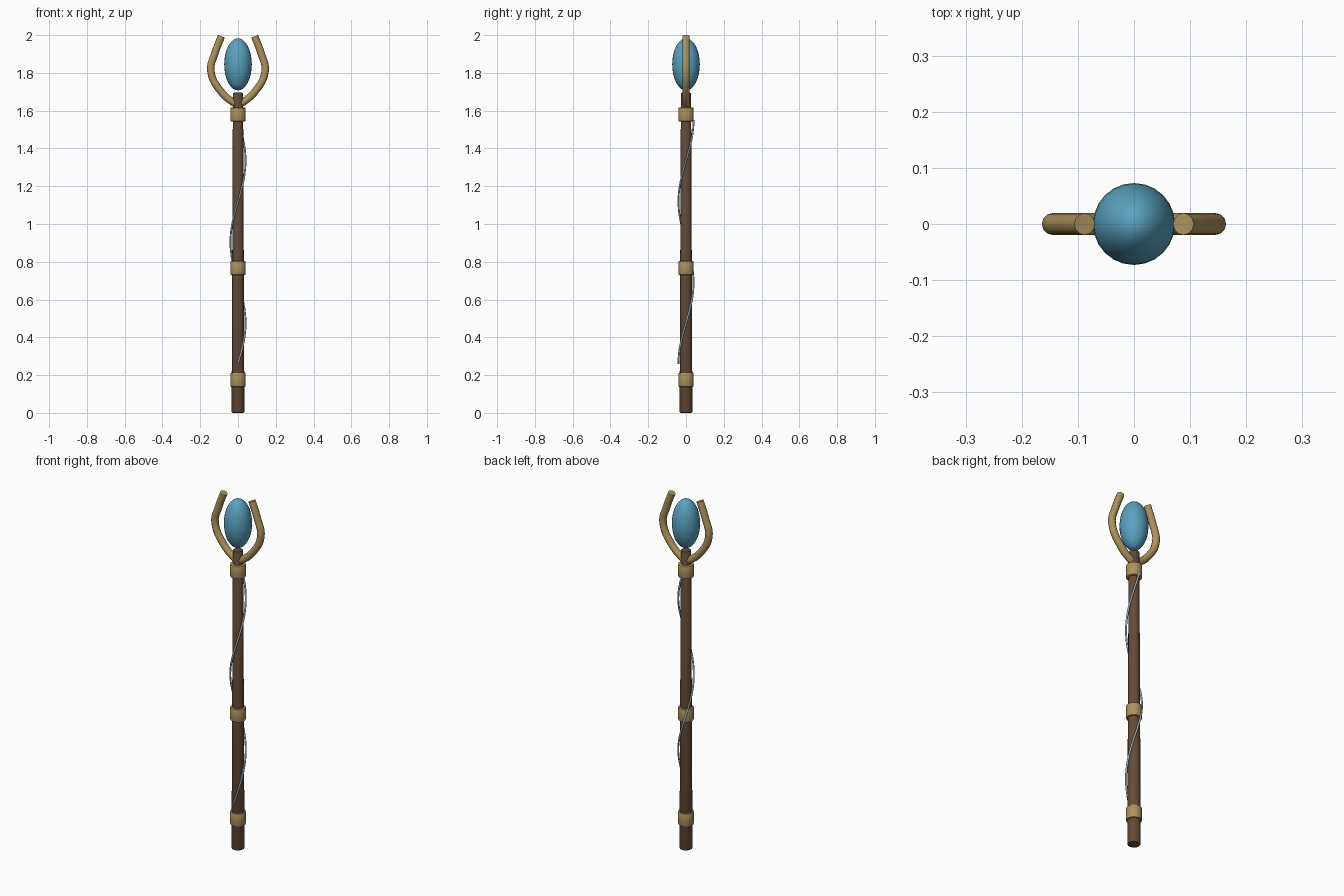
import bpy, math

if "Cube" in bpy.data.objects:
    bpy.data.objects.remove(bpy.data.objects["Cube"])


def material(name, rgb):
    m = bpy.data.materials.new(name)
    m.diffuse_color = (*rgb, 1)
    m.use_nodes = True
    m.node_tree.nodes["Principled BSDF"].inputs["Base Color"].default_value = m.diffuse_color
    return m


WOOD = material("wood", (0.13, 0.07, 0.04))
BRASS = material("brass", (0.42, 0.29, 0.11))
GEM = material("gem", (0.10, 0.36, 0.52))
WIRE = material("wire", (0.55, 0.65, 0.70))


def finish(obj, name, mat, angle=35):
    obj.name = name
    obj.data.materials.append(mat)
    bpy.ops.object.select_all(action='DESELECT')
    obj.select_set(True)
    bpy.context.view_layer.objects.active = obj
    bpy.ops.object.shade_smooth_by_angle(angle=math.radians(angle))


def round_bar(name, z0, z1, r0, r1, bevel, sides, mat):
    bpy.ops.mesh.primitive_cone_add(vertices=sides, radius1=r0, radius2=r1,
                                    depth=z1 - z0, location=(0, 0, (z0 + z1) / 2))
    obj = bpy.context.object
    mod = obj.modifiers.new("bevel", 'BEVEL')
    mod.width, mod.segments = bevel, 2
    mod.limit_method, mod.angle_limit = 'ANGLE', math.radians(40)
    bpy.ops.object.modifier_apply(modifier="bevel")
    finish(obj, name, mat)


def tube(name, points, radius, mat, smooth_path, res):
    cu = bpy.data.curves.new(name, 'CURVE')
    cu.dimensions = '3D'
    cu.bevel_depth, cu.bevel_resolution = radius, res
    cu.use_fill_caps = True
    cu.resolution_u = 6
    if smooth_path:
        sp = cu.splines.new('BEZIER')
        sp.bezier_points.add(len(points) - 1)
        for bp, p in zip(sp.bezier_points, points):
            bp.co = p
            bp.handle_left_type = bp.handle_right_type = 'AUTO'
    else:
        sp = cu.splines.new('POLY')
        sp.points.add(len(points) - 1)
        for sp_pt, p in zip(sp.points, points):
            sp_pt.co = (*p, 1)
    obj = bpy.data.objects.new(name, cu)
    bpy.context.collection.objects.link(obj)
    bpy.ops.object.select_all(action='DESELECT')
    obj.select_set(True)
    bpy.context.view_layer.objects.active = obj
    bpy.ops.object.convert(target='MESH')
    finish(bpy.context.object, name, mat, 50)


# Tapered wooden shaft
round_bar("shaft", 0, 1.695, 0.034, 0.027, 0.006, 16, WOOD)

# Brass collars
for label, z in (("lower", 0.175), ("middle", 0.767), ("upper", 1.58)):
    round_bar(label + "_collar", z - 0.037, z + 0.037, 0.041, 0.041, 0.006, 20, BRASS)

# Two curved prongs cradling the gem
PRONG = [(0.0, 1.625), (0.085, 1.695), (0.144, 1.81), (0.12, 1.91), (0.088, 1.994)]
for label, s in (("left", -1), ("right", 1)):
    tube(label + "_prong", [(s * x, 0, z) for x, z in PRONG], 0.0195, BRASS, True, 4)

# Elongated gem
bpy.ops.mesh.primitive_uv_sphere_add(segments=24, ring_count=16, radius=1, location=(0, 0, 1.845))
gem = bpy.context.object
gem.scale = (0.073, 0.073, 0.138)
bpy.ops.object.transform_apply(location=False, rotation=False, scale=True)
finish(gem, "gem", GEM)

# Wire winding one and a half turns up the shaft
N = 48
helix = []
for i in range(N + 1):
    a = -math.pi / 2 + 3 * math.pi * i / N
    helix.append((0.04 * math.cos(a), 0.04 * math.sin(a), 0.26 + 1.29 * i / N))
tube("spiral_wire", helix, 0.005, WIRE, False, 2)
